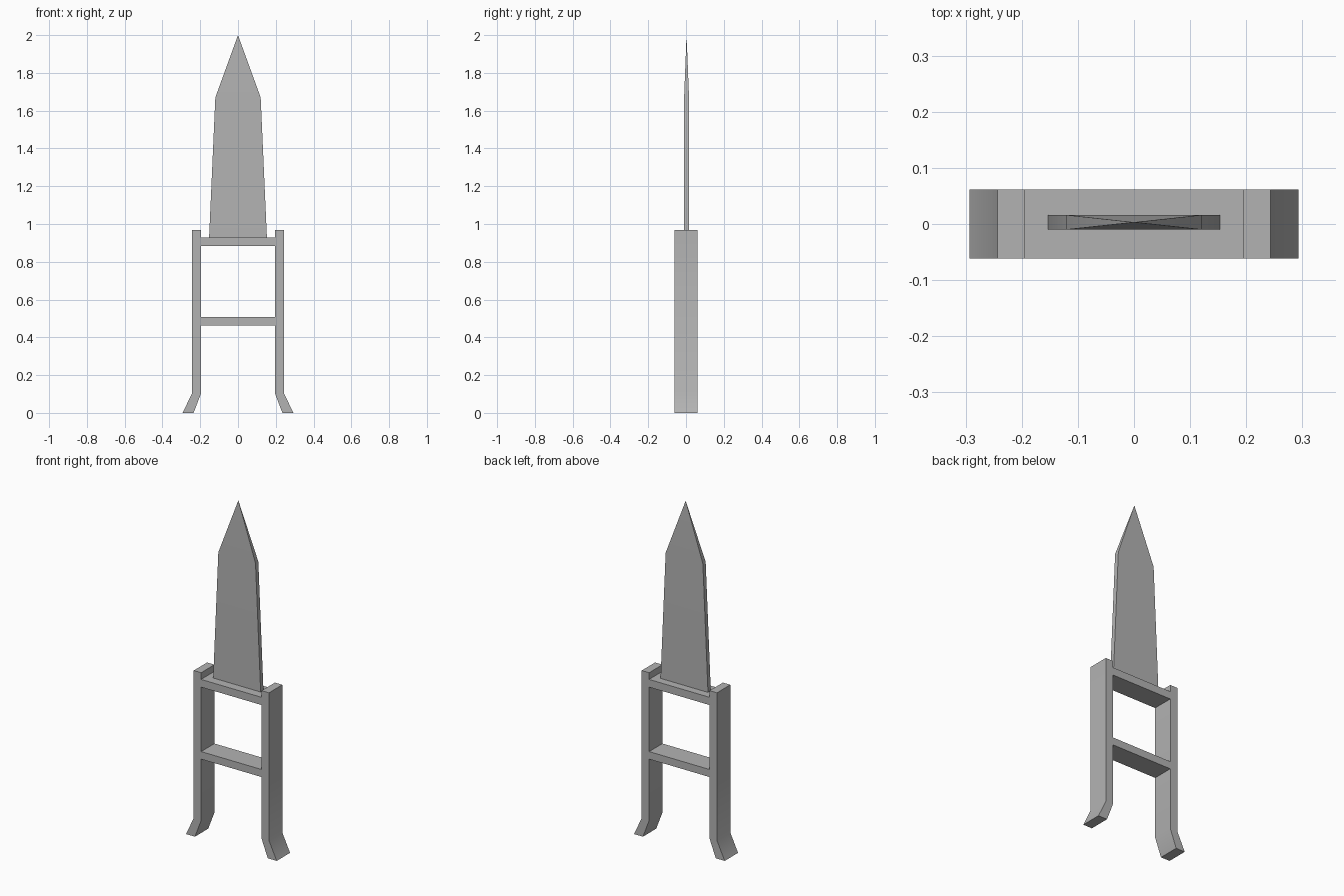
import bpy, bmesh, math

if "Cube" in bpy.data.objects:
    bpy.data.objects.remove(bpy.data.objects["Cube"])

# Mid-grey material shared by every part
grey = bpy.data.materials.new("mid_grey")
grey.diffuse_color = (0.45, 0.45, 0.45, 1)
grey.use_nodes = True
grey.node_tree.nodes["Principled BSDF"].inputs["Base Color"].default_value = grey.diffuse_color


def mesh_object(name, bm):
    bmesh.ops.recalc_face_normals(bm, faces=bm.faces)
    me = bpy.data.meshes.new(name)
    bm.to_mesh(me)
    bm.free()
    me.materials.append(grey)
    me.shade_smooth()
    me.set_sharp_from_angle(angle=math.radians(32))
    ob = bpy.data.objects.new(name, me)
    bpy.context.collection.objects.link(ob)
    return ob


def extrude_profile(name, pts, y0, y1):
    """Extrude an x-z outline along y."""
    bm = bmesh.new()
    front = [bm.verts.new((x, y0, z)) for x, z in pts]
    back = [bm.verts.new((x, y1, z)) for x, z in pts]
    n = len(pts)
    bm.faces.new(front)
    bm.faces.new(back[::-1])
    for i in range(n):
        j = (i + 1) % n
        bm.faces.new((front[i], back[i], back[j], front[j]))
    return mesh_object(name, bm)


D = 0.0615  # half depth of the frame

# Side posts with flared feet
post = [(0.235, 0), (0.293, 0), (0.243, 0.105), (0.243, 0.967),
        (0.195, 0.967), (0.195, 0.105)]
for side, s in (("left", -1), ("right", 1)):
    extrude_profile(side + "_post", [(s * x, z) for x, z in post], -D, D)

# Cross rails between the posts
for name, z0, z1 in (("lower_rail", 0.463, 0.507), ("upper_rail", 0.883, 0.928)):
    extrude_profile(name, [(-0.195, z0), (0.195, z0), (0.195, z1), (-0.195, z1)], -D, D)

# Blade: tapered slab ending in a four-sided point
Y0, Y1 = -0.010, 0.016
bm = bmesh.new()
rings = [[bm.verts.new((sx * w, y, z)) for sx, y in
          ((-1, Y0), (1, Y0), (1, Y1), (-1, Y1))]
         for w, z in ((0.153, 0.928), (0.12, 1.67))]
tip = bm.verts.new((0, 0.003, 2.0))
bm.faces.new(rings[0])
for i in range(4):
    j = (i + 1) % 4
    bm.faces.new((rings[0][i], rings[0][j], rings[1][j], rings[1][i]))
    bm.faces.new((rings[1][i], rings[1][j], tip))
mesh_object("blade", bm)
